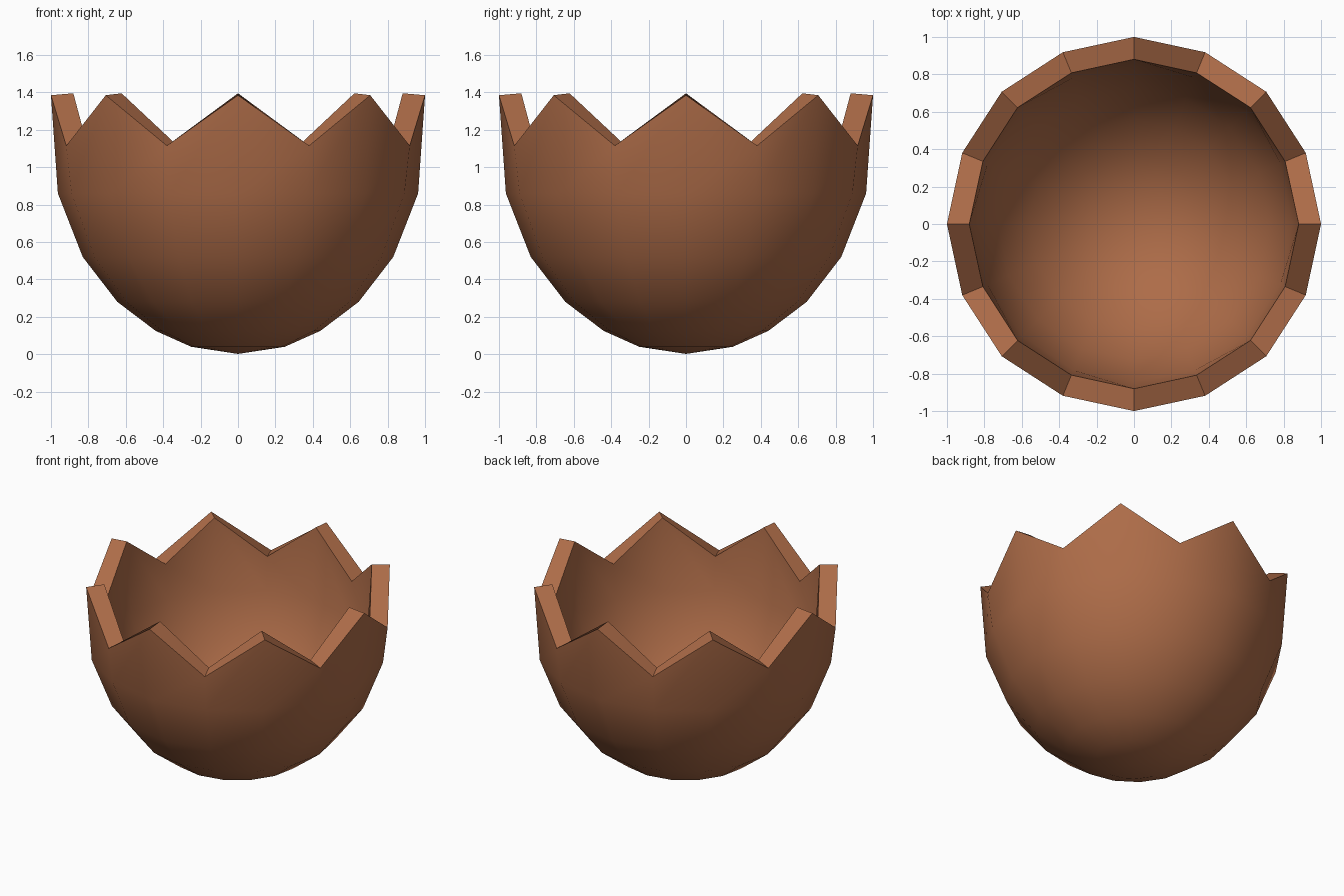
import bpy, bmesh, math

if "Cube" in bpy.data.objects:
    bpy.data.objects.remove(bpy.data.objects["Cube"])

SIDES = 16
# Outer profile (radius, height) from the lowest ring up to the last even ring
PROFILE = [(0.25, 0.04), (0.44, 0.125), (0.645, 0.28), (0.83, 0.52), (0.963, 0.86)]
PEAK, VALLEY = (1.0, 1.385), (0.994, 1.115)


def ring(bm, point_at):
    verts = []
    for i in range(SIDES):
        a = 2 * math.pi * i / SIDES
        r, z = point_at(i)
        verts.append(bm.verts.new((r * math.cos(a), r * math.sin(a), z)))
    return verts


# Shell skin: pole, even rings, then a zigzag broken rim
bm = bmesh.new()
pole = bm.verts.new((0, 0, 0.002))
rings = [ring(bm, lambda i, p=p: p) for p in PROFILE]
rings.append(ring(bm, lambda i: VALLEY if i % 2 else PEAK))
for i in range(SIDES):
    j = (i + 1) % SIDES
    bm.faces.new((pole, rings[0][j], rings[0][i]))
    for low, high in zip(rings, rings[1:]):
        bm.faces.new((low[i], low[j], high[j], high[i]))
bmesh.ops.recalc_face_normals(bm, faces=bm.faces)
if rings[2][0].link_faces[0].normal.dot(rings[2][0].co.xy.to_3d()) < 0:
    bmesh.ops.reverse_faces(bm, faces=bm.faces)
mesh = bpy.data.meshes.new("broken_eggshell")
bm.to_mesh(mesh)
bm.free()
shell = bpy.data.objects.new("broken_eggshell", mesh)
bpy.context.collection.objects.link(shell)

# Wall thickness, grown inward
solid = shell.modifiers.new("wall", 'SOLIDIFY')
solid.thickness = 0.12
solid.offset = -1

# Smooth walls with a crisp rim
bpy.context.view_layer.objects.active = shell
shell.select_set(True)
bpy.ops.object.modifier_apply(modifier="wall")
bpy.ops.object.shade_smooth_by_angle(angle=math.radians(40))

# Terracotta brown
mat = bpy.data.materials.new("shell_brown")
mat.diffuse_color = (0.42, 0.15, 0.065, 1)
mat.use_nodes = True
mat.node_tree.nodes["Principled BSDF"].inputs["Base Color"].default_value = mat.diffuse_color
mesh.materials.append(mat)
